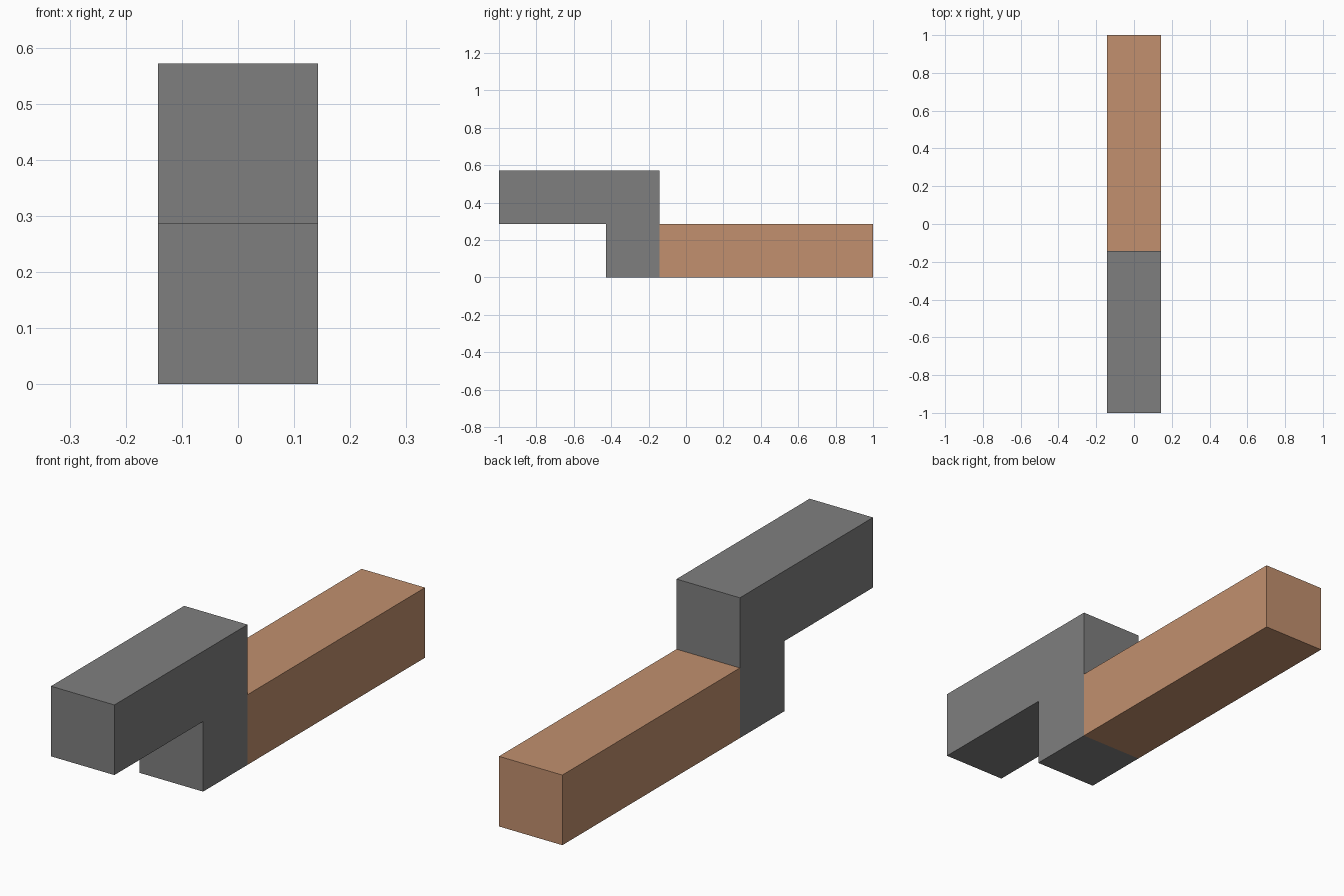
import bpy
import bmesh

cube = bpy.data.objects.get("Cube")
if cube:
    bpy.data.objects.remove(cube, do_unlink=True)

U = 2 / 7  # thickness of every bar


def make_material(name, rgb):
    mat = bpy.data.materials.new(name)
    mat.use_nodes = True
    color = (*rgb, 1)
    mat.diffuse_color = color
    mat.node_tree.nodes["Principled BSDF"].inputs["Base Color"].default_value = color
    return mat


def extrude_profile(name, points, width, mat):
    """Extrude a side profile of (y, z) points across x, centred on x = 0."""
    bm = bmesh.new()
    face = bm.faces.new([bm.verts.new((-width / 2, y, z)) for y, z in points])
    result = bmesh.ops.extrude_face_region(bm, geom=[face])
    verts = [g for g in result["geom"] if isinstance(g, bmesh.types.BMVert)]
    bmesh.ops.translate(bm, verts=verts, vec=(width, 0, 0))
    bmesh.ops.recalc_face_normals(bm, faces=bm.faces)
    mesh = bpy.data.meshes.new(name)
    bm.to_mesh(mesh)
    bm.free()
    mesh.materials.append(mat)
    obj = bpy.data.objects.new(name, mesh)
    bpy.context.collection.objects.link(obj)
    return obj


grey = make_material("grey metal", (0.212, 0.212, 0.212))
wood = make_material("light brown wood", (0.539, 0.279, 0.156))

joint = -U / 2  # where the head meets the handle

# Angled head: upright block with an arm reaching forward
extrude_profile("angled_head", [
    (joint, 0), (joint, 2 * U), (-1, 2 * U),
    (-1, U), (joint - U, U), (joint - U, 0)], U, grey)

# Straight handle running to the back
extrude_profile("handle", [(joint, 0), (1, 0), (1, U), (joint, U)], U, wood)
